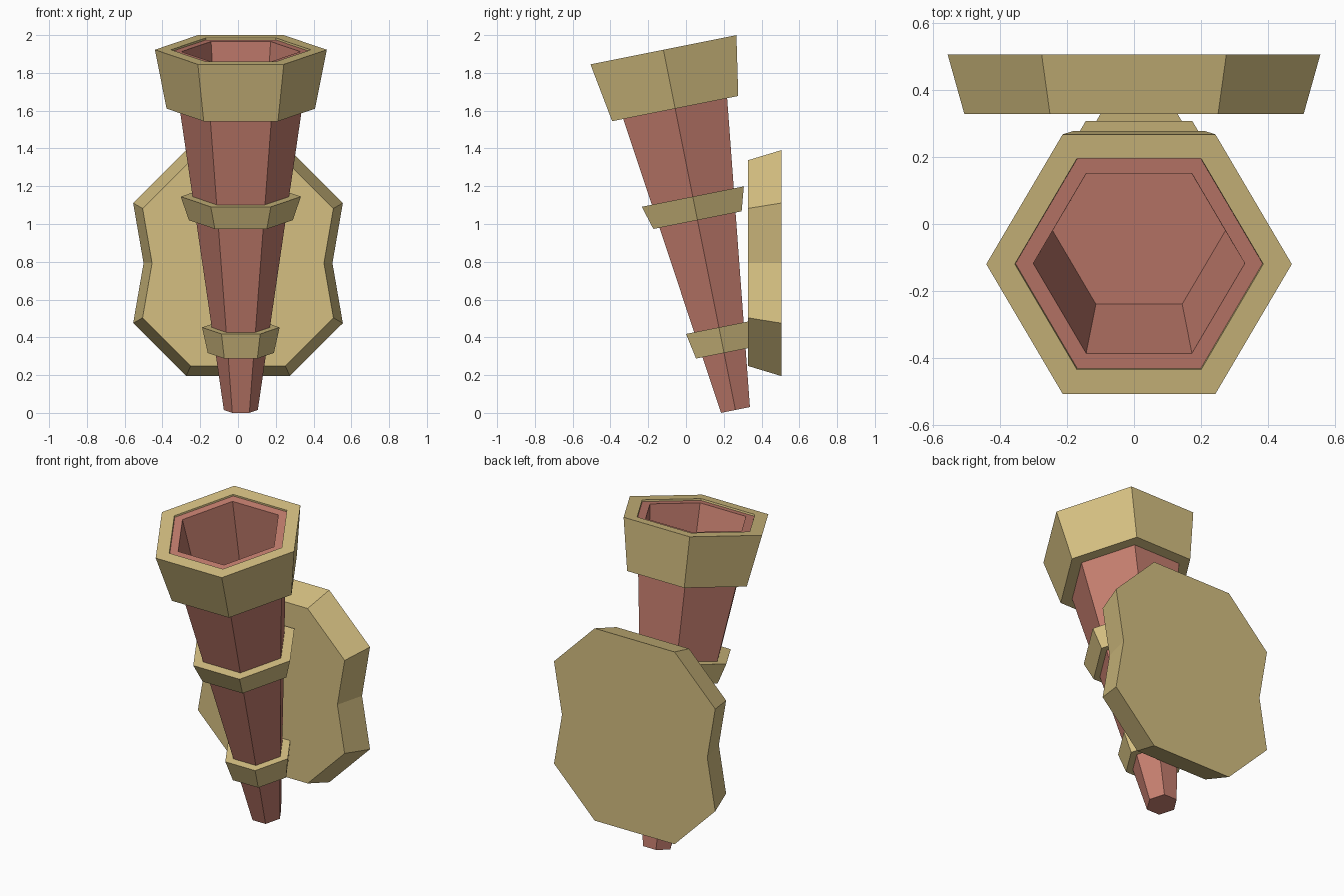
import bpy, math

if "Cube" in bpy.data.objects:
    bpy.data.objects.remove(bpy.data.objects["Cube"])

TILT = math.atan(0.2)
BASE = (0.015, 0.262, 0.0153)


def material(name, color):
    m = bpy.data.materials.new(name)
    m.diffuse_color = (*color, 1)
    m.use_nodes = True
    m.node_tree.nodes["Principled BSDF"].inputs["Base Color"].default_value = m.diffuse_color
    return m


GOLD = material("brass", (0.66, 0.52, 0.22))
RED = material("red_wood", (0.55, 0.205, 0.156))


def make(name, verts, faces, mat):
    mesh = bpy.data.meshes.new(name)
    mesh.from_pydata(verts, [], faces)
    mesh.materials.append(mat)
    ob = bpy.data.objects.new(name, mesh)
    bpy.context.collection.objects.link(ob)
    return ob


def hex_lathe(name, profile, mat, closed):
    """Revolve (radius, height) points in six steps, tilted to the torch axis."""
    n = len(profile)
    verts = [(r * math.cos(k * math.pi / 3), r * math.sin(k * math.pi / 3), t)
             for r, t in profile for k in range(6)]
    faces = []
    for i in range(n if closed else n - 1):
        a, b = i * 6, (i + 1) % n * 6
        faces += [(a + k, a + (k + 1) % 6, b + (k + 1) % 6, b + k) for k in range(6)]
    if not closed:
        faces.append(tuple(range(5, -1, -1)))
        faces.append(tuple((n - 1) * 6 + k for k in range(6)))
    ob = make(name, verts, faces, mat)
    ob.location = BASE
    ob.rotation_euler = (TILT, 0, 0)
    return ob


# Tapered hollow shaft
hex_lathe("torch_shaft", [(0.09, 0), (0.368, 1.935), (0.315, 1.935), (0.257, 1.44)], RED, False)

# Flared bands: bottom height, radius, top height, radius, inner radii
for name, t0, r0, t1, r1, i0, i1 in [
        ("lower_band", 0.308, 0.175, 0.446, 0.205, 0.125, 0.145),
        ("middle_band", 1.025, 0.275, 1.152, 0.318, 0.228, 0.246),
        ("top_collar", 1.627, 0.393, 1.945, 0.455, 0.32, 0.37)]:
    hex_lathe(name, [(r0, t0), (r1, t1), (i1, t1), (i0, t0)], GOLD, True)

# Wall plate: notched outline, bevelled towards the front
half = [(0.275, -0.598), (0.555, -0.318), (0.5, 0), (0.555, 0.318), (0.275, 0.598)]
outline = half + [(-x, z) for x, z in reversed(half)]
n = len(outline)
verts = [(x * s, y, 0.793 + z * s) for s, y in ((0.91, 0.327), (1, 0.505)) for x, z in outline]
faces = [tuple(range(n)), tuple(range(2 * n - 1, n - 1, -1))]
faces += [(i, i + n, (i + 1) % n + n, (i + 1) % n) for i in range(n)]
make("wall_plate", verts, faces, GOLD)
